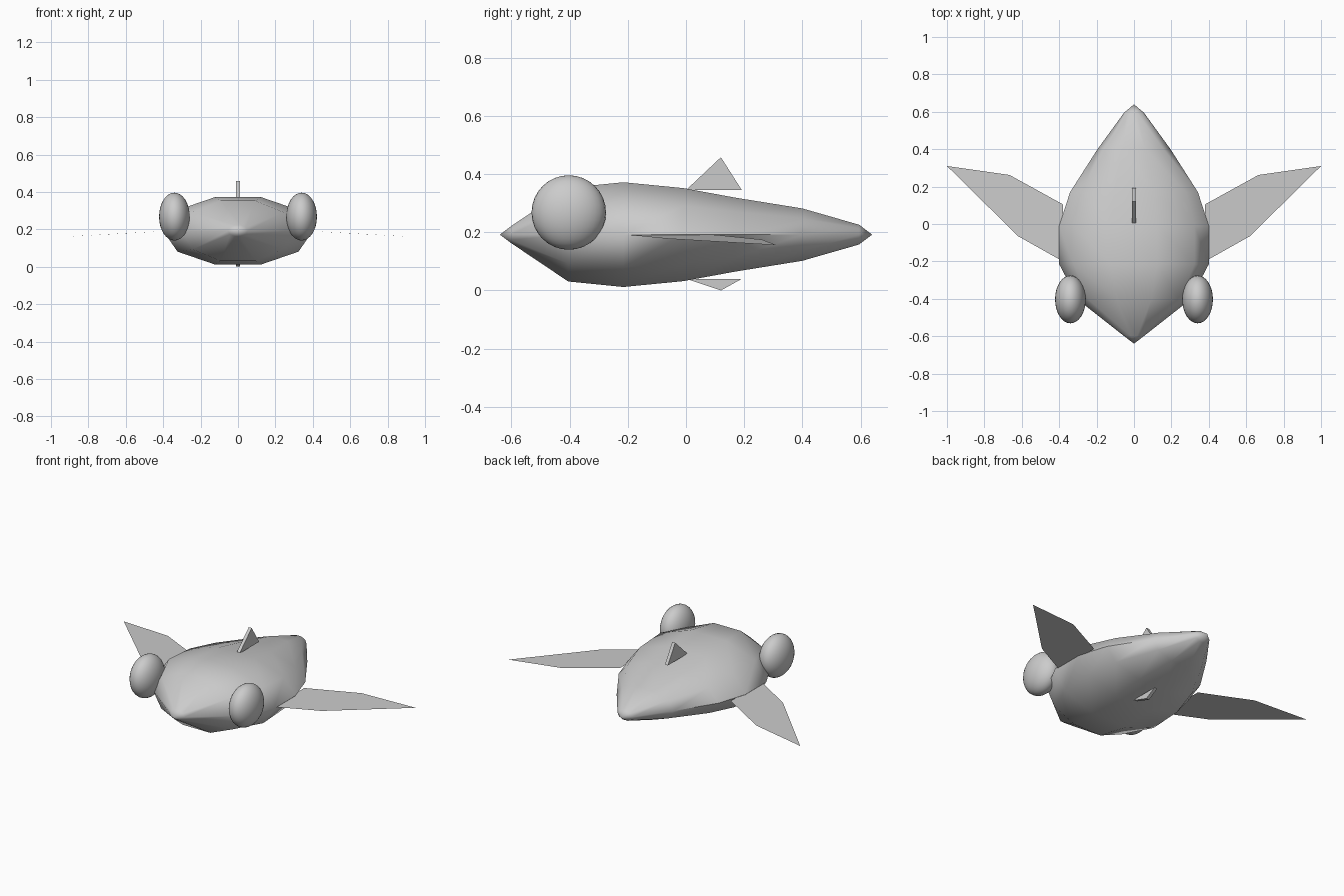
import bpy, bmesh, math

if "Cube" in bpy.data.objects:
    bpy.data.objects.remove(bpy.data.objects["Cube"])

grey = bpy.data.materials.new("light grey")
grey.diffuse_color = (0.6, 0.6, 0.6, 1)
grey.use_nodes = True
grey.node_tree.nodes["Principled BSDF"].inputs["Base Color"].default_value = grey.diffuse_color


def add_object(name, bm, smooth=None):
    bmesh.ops.recalc_face_normals(bm, faces=bm.faces)
    me = bpy.data.meshes.new(name)
    bm.to_mesh(me)
    bm.free()
    me.materials.append(grey)
    ob = bpy.data.objects.new(name, me)
    bpy.context.collection.objects.link(ob)
    if smooth is not None:
        bpy.ops.object.select_all(action='DESELECT')
        ob.select_set(True)
        bpy.context.view_layer.objects.active = ob
        bpy.ops.object.shade_smooth_by_angle(angle=math.radians(smooth))
    return ob


# Body: ten-sided rings (y, half width, half height) between two points
SIDES = 10
CZ = 0.192
rings = [(-0.60, 0.052, 0.030), (-0.405, 0.30, 0.161), (-0.215, 0.40, 0.180),
         (-0.01, 0.40, 0.160), (0.17, 0.342, 0.127), (0.40, 0.195, 0.090),
         (0.595, 0.053, 0.034)]
bm = bmesh.new()
loops = []
for y, w, h in rings:
    h /= math.sin(math.radians(72))
    loops.append([bm.verts.new((w * math.cos(i * math.tau / SIDES), y,
                                CZ + h * math.sin(i * math.tau / SIDES)))
                  for i in range(SIDES)])
nose = bm.verts.new((0, -0.64, CZ))
tail = bm.verts.new((0, 0.64, CZ))
for i in range(SIDES):
    j = (i + 1) % SIDES
    bm.faces.new((nose, loops[0][i], loops[0][j]))
    bm.faces.new((tail, loops[-1][j], loops[-1][i]))
    for a, b in zip(loops, loops[1:]):
        bm.faces.new((a[i], b[i], b[j], a[j]))
add_object("body", bm, 60)

# Fins: thin triangular prisms above and below the body
def fin(name, profile):
    bm = bmesh.new()
    left = [bm.verts.new((-0.01, y, z)) for y, z in profile]
    right = [bm.verts.new((0.01, y, z)) for y, z in profile]
    bm.faces.new(left)
    bm.faces.new(right)
    for i in range(3):
        j = (i + 1) % 3
        bm.faces.new((left[i], left[j], right[j], right[i]))
    add_object(name, bm, 30)


fin("top_fin", [(0.0, 0.345), (0.192, 0.345), (0.12, 0.458)])
fin("bottom_fin", [(0.0, 0.04), (0.192, 0.04), (0.12, 0.0)])

# Eyes and side fins, one of each per side
for side, label in ((-1, "left"), (1, "right")):
    bm = bmesh.new()
    bmesh.ops.create_uvsphere(bm, u_segments=32, v_segments=16, radius=1)
    for v in bm.verts:
        v.co = (side * 0.34 + v.co.x * 0.082, -0.403 + v.co.y * 0.128,
                0.268 + v.co.z * 0.128)
    add_object(label + "_eye", bm, 60)

    # Swept side fin: a single thin sheet, inner and outer panels
    bm = bmesh.new()
    points = [(0.38, 0.105, 0.191), (0.665, 0.262, 0.175), (1.0, 0.31, 0.156),
              (0.62, -0.065, 0.178), (0.38, -0.20, 0.191)]
    vs = [bm.verts.new((side * x, y, z)) for x, y, z in points]
    bm.faces.new((vs[0], vs[1], vs[3], vs[4]))
    bm.faces.new((vs[1], vs[2], vs[3]))
    ob = add_object(label + "_side_fin", bm)
    if ob.data.polygons[0].normal.z < 0:
        ob.data.flip_normals()
